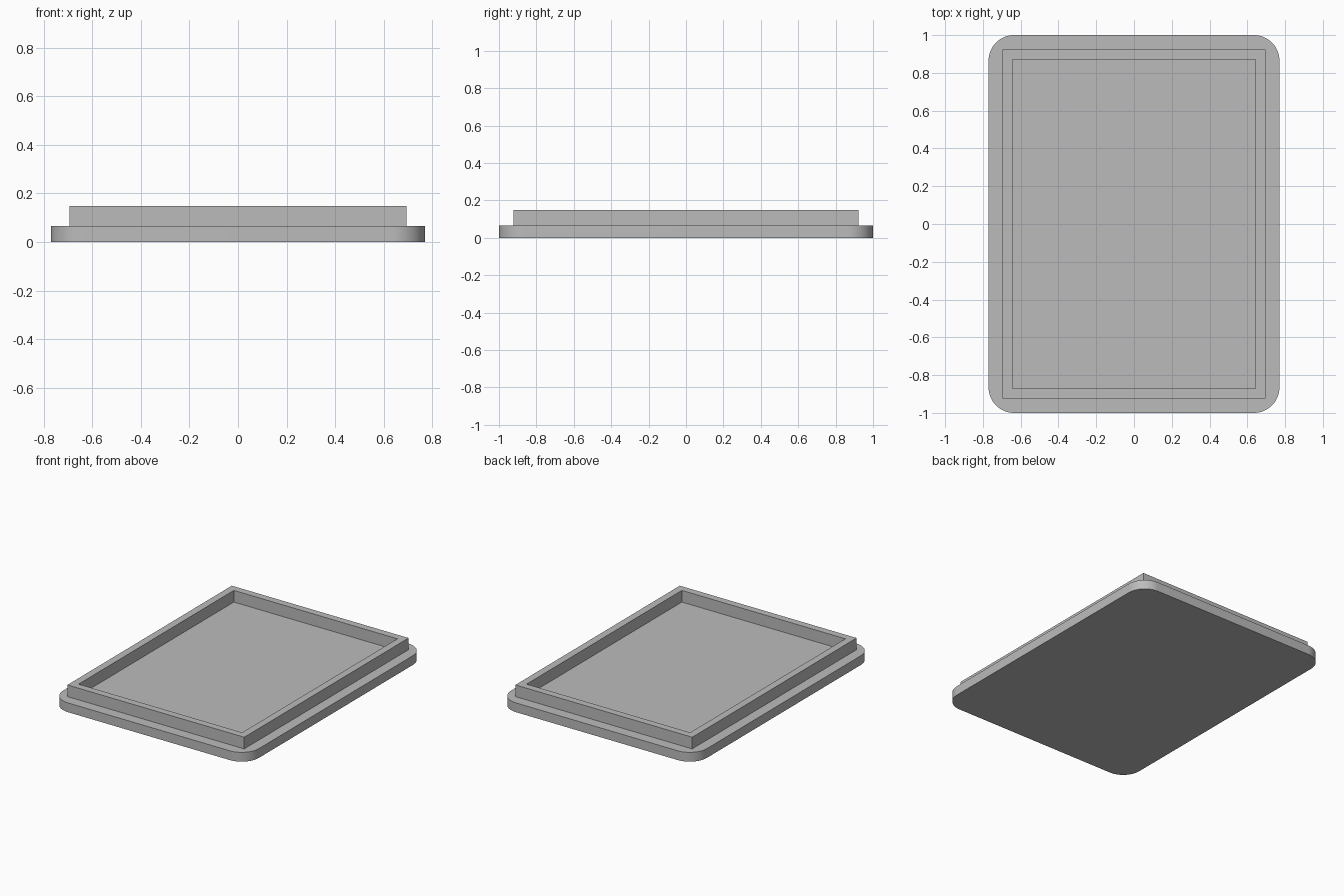
import bpy
import bmesh
import math

HALF_X, HALF_Y = 0.77, 1.0
CORNER = 0.135
BASE_TOP, RIM_TOP = 0.066, 0.149

cube = bpy.data.objects.get("Cube")
if cube:
    bpy.data.objects.remove(cube, do_unlink=True)

grey = bpy.data.materials.new("mid_grey")
grey.use_nodes = True
colour = (0.5, 0.5, 0.5, 1.0)
grey.diffuse_color = colour
grey.node_tree.nodes["Principled BSDF"].inputs["Base Color"].default_value = colour


def finish(name, bm):
    """Turn a bmesh into a named grey object."""
    bmesh.ops.recalc_face_normals(bm, faces=bm.faces[:])
    mesh = bpy.data.meshes.new(name)
    bm.to_mesh(mesh)
    bm.free()
    mesh.materials.append(grey)
    obj = bpy.data.objects.new(name, mesh)
    bpy.context.collection.objects.link(obj)
    return obj


def rectangle(bm, hx, hy, z):
    return [bm.verts.new((sx * hx, sy * hy, z))
            for sx, sy in ((1, 1), (-1, 1), (-1, -1), (1, -1))]


def rounded_outline(hx, hy, radius, steps=16):
    points = []
    for quarter, (sx, sy) in enumerate(((1, 1), (-1, 1), (-1, -1), (1, -1))):
        for i in range(steps + 1):
            a = (quarter + i / steps) * math.pi / 2
            points.append((sx * (hx - radius) + radius * math.cos(a),
                           sy * (hy - radius) + radius * math.sin(a)))
    return points


# Base plate with rounded corners
bm = bmesh.new()
bottom = bm.faces.new([bm.verts.new((x, y, 0))
                       for x, y in rounded_outline(HALF_X, HALF_Y, CORNER)])
top = bmesh.ops.extrude_face_region(bm, geom=[bottom], use_keep_orig=True)
bmesh.ops.translate(bm, vec=(0, 0, BASE_TOP),
                    verts=[v for v in top["geom"] if isinstance(v, bmesh.types.BMVert)])
base = finish("base_plate", bm)
bpy.context.view_layer.objects.active = base
base.select_set(True)
bpy.ops.object.shade_smooth_by_angle(angle=math.radians(30))

# Raised rectangular rim, open in the middle
bm = bmesh.new()
outer, inner = (0.695, 0.923), (0.643, 0.872)
loops = [rectangle(bm, *size, z) for size, z in (
    (outer, BASE_TOP), (outer, RIM_TOP), (inner, RIM_TOP), (inner, BASE_TOP))]
for a, b in zip(loops, loops[1:] + loops[:1]):
    for i in range(4):
        j = (i + 1) % 4
        bm.faces.new((a[i], a[j], b[j], b[i]))
finish("raised_rim", bm)
